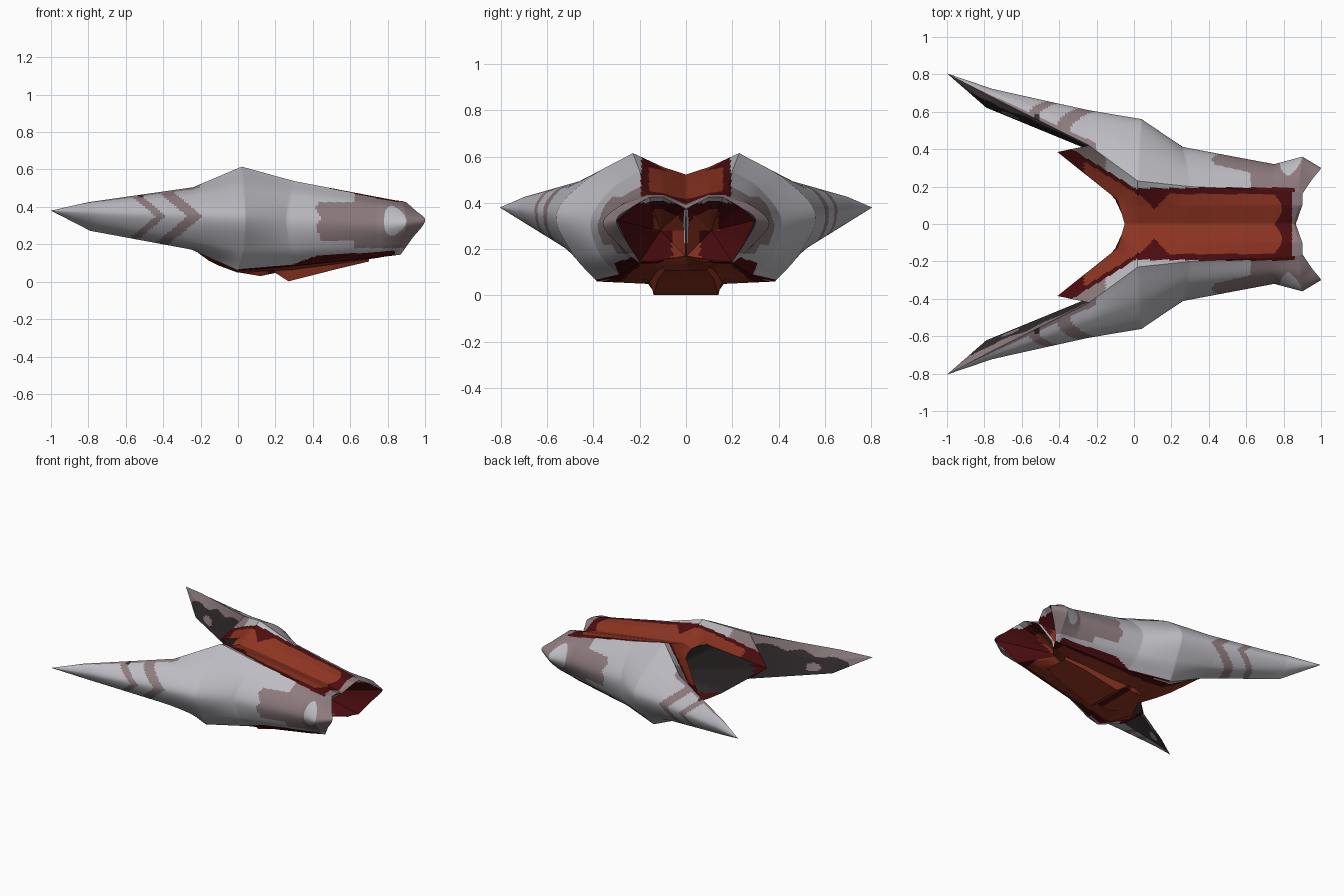
import bpy, bmesh, math
from mathutils import Vector

if "Cube" in bpy.data.objects:
    bpy.data.objects.remove(bpy.data.objects["Cube"])

# Flat colours
COLOURS = [("light_grey", (0.50, 0.50, 0.54)), ("mauve_grey", (0.27, 0.20, 0.21)),
           ("dark_red", (0.075, 0.004, 0.005)), ("rust_orange", (0.28, 0.036, 0.016)),
           ("charcoal", (0.035, 0.028, 0.029))]
MATS = []
for label, rgb in COLOURS:
    m = bpy.data.materials.new(label)
    m.diffuse_color = (*rgb, 1)
    m.use_nodes = True
    m.node_tree.nodes["Principled BSDF"].inputs["Base Color"].default_value = m.diffuse_color
    MATS.append(m)
GREY, MAUVE, RED, RUST, DARK = range(5)


def blend(pts, t, rounded):
    """Point at parameter t along a list of points, linear or rounded."""
    i = min(int(t), len(pts) - 2)
    f = t - i
    a, b = pts[i], pts[i + 1]
    if not rounded:
        return a.lerp(b, f)
    p = pts[i - 1] if i else a * 2 - b
    q = pts[i + 2] if i + 2 < len(pts) else b * 2 - a
    return 0.5 * (2 * a + (b - p) * f + (2 * p - 5 * a + 4 * b - q) * f * f
                  + (3 * a - p - 3 * b + q) * f ** 3)


def loft(name, rows, colour, nu=16, nv=12, rounded=False, flip=False, angle=40):
    """Skin through rows of points, painted by rule and mirrored across y."""
    rows = [[Vector(p) for p in r] for r in rows]
    bm = bmesh.new()
    grid = []
    for i in range((len(rows) - 1) * nu + 1):
        k = min(i // nu, len(rows) - 2)
        f = i / nu - k
        row = [a.lerp(b, f) for a, b in zip(rows[k], rows[k + 1])]
        grid.append([bm.verts.new(blend(row, j / nv, rounded))
                     for j in range((len(row) - 1) * nv + 1)])
    for r0, r1 in zip(grid, grid[1:]):
        for j in range(len(r0) - 1):
            bm.faces.new((r0[j], r0[j + 1], r1[j + 1], r1[j]))
    bmesh.ops.remove_doubles(bm, verts=bm.verts, dist=0.0003)
    if flip:
        bmesh.ops.reverse_faces(bm, faces=bm.faces)
    for f in bm.faces:
        f.material_index = colour(f.calc_center_median())
    mesh = bpy.data.meshes.new(name)
    bm.to_mesh(mesh)
    bm.free()
    for m in MATS:
        mesh.materials.append(m)
    ob = bpy.data.objects.new(name, mesh)
    bpy.context.collection.objects.link(ob)
    bpy.ops.object.select_all(action='DESELECT')
    ob.select_set(True)
    bpy.context.view_layer.objects.active = ob
    bpy.ops.object.shade_smooth_by_angle(angle=math.radians(angle))
    mod = ob.modifiers.new("mirror", 'MIRROR')
    mod.use_axis = (False, True, False)
    mod.merge_threshold = 0.0003
    return ob


# Cross-sections: ridge, upper side, outer side, lower side, bottom edge
TIP = (-1, 0.805, 0.38)
HULL = [
    [TIP] * 5,
    [(-0.8, 0.70, 0.425), (-0.78, 0.72, 0.40), (-0.76, 0.722, 0.36), (-0.77, 0.69, 0.31), (-0.79, 0.622, 0.272)],
    [(-0.24, 0.42, 0.505), (-0.25, 0.53, 0.455), (-0.25, 0.61, 0.35), (-0.25, 0.53, 0.21), (-0.25, 0.40, 0.172)],
    [(0.02, 0.23, 0.615), (0.03, 0.43, 0.50), (0.04, 0.56, 0.35), (0.03, 0.49, 0.18), (0.0, 0.385, 0.06)],
    [(0.30, 0.20, 0.538), (0.28, 0.32, 0.46), (0.26, 0.41, 0.33), (0.28, 0.375, 0.18), (0.29, 0.285, 0.085)],
    [(0.75, 0.18, 0.452), (0.75, 0.27, 0.40), (0.75, 0.32, 0.30), (0.75, 0.28, 0.20), (0.75, 0.22, 0.130)],
    [(0.88, 0.17, 0.428), (0.89, 0.28, 0.39), (0.90, 0.36, 0.31), (0.88, 0.28, 0.21), (0.85, 0.20, 0.142)],
    [(0.90, 0.16, 0.424), (0.95, 0.235, 0.38), (1.0, 0.30, 0.325), (0.93, 0.255, 0.23), (0.87, 0.20, 0.145)],
]


def hull_colour(p):
    s = p.x + 1.2 * abs(p.z - 0.35)
    ramp = min(max(0.3 * (p.x - 0.28), 0), 0.04)
    if 0 < p.x < 0.84 and p.z < min(0.068 + 0.07 * p.x + ramp, 0.165):
        return RED
    if p.x > 0.3 and p.y < 0.195 and p.z > 0.35:
        return RED if p.x < 0.86 else MAUVE
    if math.hypot((p.x - 0.84) / 0.06, (p.z - 0.325) / (0.075 - 0.5 * (p.x - 0.84))) < 1:
        return GREY
    if p.x > 0.43 + 0.012 * math.sin(p.z * 60) and 0.22 < p.z < 0.425 or p.x > 0.62 and p.z > 0.18:
        return MAUVE
    if math.hypot(p.x + 0.52, p.y - 0.572) < 0.018 and p.z > 0.4:
        return DARK
    if -0.27 < s < -0.19 or -0.44 < s < -0.385:
        return MAUVE
    if -0.45 < p.x < -0.2 and p.z > 0.42 and p.y < 0.345 - 0.44 * p.x:
        return MAUVE
    if p.x < -0.4 and p.z > 0.36 and p.y < 0.338 - 0.46 * p.x:
        return MAUVE
    return GREY


loft("outer_hull", HULL, hull_colour, nu=40, nv=16, rounded=True, angle=60)


# Inner face of each prong
def inner_row(row, bulge):
    a, b = Vector(row[0]), Vector(row[4])
    return [a, a.lerp(b, 0.4) - Vector((0, bulge, 0)), b]


def inner_colour(p):
    if p.x < -0.86 + 0.5 * (p.z - 0.36):
        return MAUVE
    if p.z > 0.365 + 0.146 * (p.x + 0.8) + 0.012 * math.sin(p.x * 30):
        return MAUVE
    if math.hypot((p.x + 0.66) * 0.6, p.z - 0.30) < 0.03:
        return MAUVE
    return DARK


loft("prong_inner_wall", [inner_row(HULL[0], 0), inner_row(HULL[1], 0.012), inner_row(HULL[2], 0)],
     inner_colour, nu=40, nv=14, flip=True)

# Sloping top deck with a centre groove
ridge = [r[0] for r in HULL[3:]]
DECK = [[r, (r[0], 0.10, zd), (min(r[0], xc), 0, zc)] for r, zd, zc, xc in
        zip(ridge, (0.555, 0.52, 0.448, 0.43, 0.425), (0.522, 0.485, 0.418, 0.39, 0.375),
            (1, 1, 1, 0.855, 0.865))]


def deck_colour(p):
    if p.x > 0.845:
        return MAUVE
    if p.y > 0.192 and p.x < 0.35:
        return GREY
    if p.x > 0.75 + 0.04 * math.sin(min(p.y, 0.16) * math.pi / 0.16):
        return RED
    if p.y > 0.16 or p.y > 0.075 + 1.1 * abs(p.x - 0.11):
        return RED
    return RUST


loft("top_deck", DECK, deck_colour, nu=30, nv=14, flip=True)

# Belly between the two lower edges, notched at the rear
bottom = [r[4] for r in HULL[3:]]
BELLY = [[b, (min(b[0], 0.83), 0.13, zd), (min(b[0], xc), 0, zc)] for b, zd, zc, xc in
         zip(bottom, (0.048, 0.06, 0.128, 0.142, 0.148), (0.05, 0.063, 0.135, 0.16, 0.17),
             (1, 1, 0.66, 0.70, 0.72))]


def belly_colour(p):
    if p.y > 0.36 - 0.2 * p.x and p.x < 0.25:
        return GREY
    return RED if p.y > 0.29 - 0.12 * p.x or p.x > 0.8 else RUST


loft("belly", BELLY, belly_colour)

# Faceted keel
KEEL = [[(x, w + 0.02, zt), (x, w, zb), (x, 0, zb)] for x, w, zt, zb in
        ((0.0, 0.13, 0.06, 0.05), (0.12, 0.15, 0.06, 0.03), (0.20, 0.15, 0.07, 0.047),
         (0.27, 0.14, 0.09, 0.002), (0.55, 0.12, 0.12, 0.073), (0.70, 0.09, 0.14, 0.108))]
loft("keel", KEEL, lambda p: RED if 0.16 < p.x < 0.2 else RUST, nu=6, nv=3, angle=15)

# Front mouth: flared rim running out to a point on each side
corner = (-0.41, 0.385, 0.30)
upper_rim = [(-0.05, 0, 0.50), (-0.07, 0.07, 0.505), (-0.09, 0.13, 0.49), corner]
lower_rim = [(-0.04, 0, 0.075), (-0.10, 0.13, 0.085), (-0.16, 0.20, 0.115), corner]
upper_edge = [DECK[0][2], DECK[0][1], DECK[0][0], HULL[2][0]]
lower_edge = [BELLY[0][2], BELLY[0][1], BELLY[0][0], HULL[2][4]]


def upper_rim_colour(p):
    edge = p.y - (0.195 - 0.62 * p.x)
    if edge > 0:
        return MAUVE if p.x < -0.15 else GREY
    return RED if edge > -0.025 or p.x < -0.27 else RUST


def lower_rim_colour(p):
    if p.y > 0.35 - 0.1 * p.x and p.x > -0.2:
        return GREY
    return RED if p.x < -0.26 or p.y > 0.3 - 0.25 * p.x else RUST


loft("upper_mouth_rim", [upper_rim, upper_edge], upper_rim_colour, nu=20, nv=20)
loft("lower_mouth_rim", [lower_rim, lower_edge], lower_rim_colour, nu=20, nv=20, flip=True)
loft("mouth_side", [[corner, corner], [HULL[2][0], HULL[2][4]]],
     lambda p: RED if p.x < -0.3 else DARK, nu=10, nv=12)


def shrink(ring, target, f):
    return [Vector(p).lerp(Vector(target), f) for p in ring]


# Hollow inside the mouth
mouth = upper_rim + lower_rim[-2::-1]
loft("mouth_cavity", [shrink(mouth, (0.15, 0, 0.28), f) for f in (0, 0.12, 0.7, 1)],
     lambda p: RED if p.x < -0.33 or p.z < 0.12 else DARK, nu=6, nv=6)

# Twin rear nozzles, parted by a notch
rim = HULL[-1] + [BELLY[-1][1], (0.72, 0.003, 0.17), (0.74, 0.003, 0.28), DECK[-1][2], DECK[-1][1], HULL[-1][0]]


def nozzle_colour(p):
    if p.z > 0.40 and p.x > 0.86 or p.y < 0.01 and p.z > 0.22:
        return GREY
    if p.x > 0.76 or p.y > 0.14:
        return RED
    return RUST if p.z > 0.28 or p.y < 0.06 else RED


loft("rear_nozzle", [shrink(rim, (0.55, 0.11, 0.28), f) for f in (0, 0.12, 0.6, 1)],
     nozzle_colour, nu=6, nv=6, angle=20)
